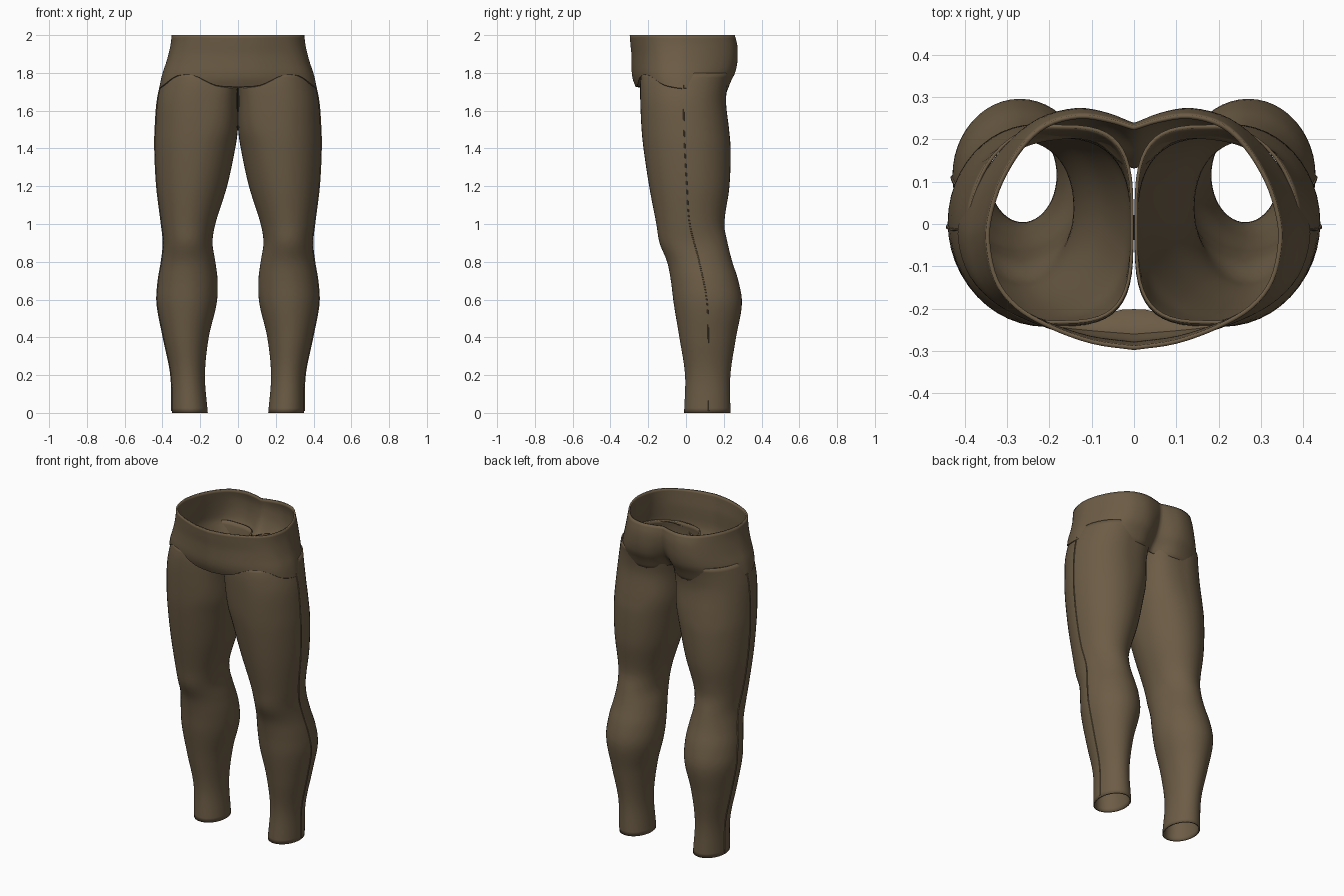
import bpy, bmesh, math

if "Cube" in bpy.data.objects:
    bpy.data.objects.remove(bpy.data.objects["Cube"], do_unlink=True)

cloth = bpy.data.materials.new("brown_cloth")
cloth.use_nodes = True
COLOUR = (0.15, 0.107, 0.06, 1)
cloth.diffuse_color = COLOUR
bsdf = cloth.node_tree.nodes["Principled BSDF"]
bsdf.inputs["Base Color"].default_value = COLOUR
bsdf.inputs["Roughness"].default_value = 0.9


def smooth_at(rows, z):
    """Smoothly interpolate table rows keyed by their first column."""
    z = min(max(z, rows[0][0]), rows[-1][0])
    i = next(k for k in range(len(rows) - 1) if z <= rows[k + 1][0])
    a, b = rows[i], rows[i + 1]
    p, q = rows[max(i - 1, 0)], rows[min(i + 2, len(rows) - 1)]
    h = b[0] - a[0]
    t = (z - a[0]) / h
    out = []
    for c in range(1, len(a)):
        m0 = (b[c] - p[c]) / (b[0] - p[0]) * h
        m1 = (q[c] - a[c]) / (q[0] - a[0]) * h
        out.append((2*t**3 - 3*t**2 + 1) * a[c] + (t**3 - 2*t**2 + t) * m0
                   + (3*t**2 - 2*t**3) * b[c] + (t**3 - t**2) * m1)
    return out


def loft(name, rings, flip=False, thickness=0.008):
    """Skin closed rings into an open tube with a little cloth thickness."""
    bm = bmesh.new()
    loops = [[bm.verts.new(p) for p in ring] for ring in rings]
    for low, high in zip(loops, loops[1:]):
        for i in range(len(low)):
            j = (i + 1) % len(low)
            f = [low[i], low[j], high[j], high[i]]
            bm.faces.new(f[::-1] if flip else f)
    mesh = bpy.data.meshes.new(name)
    bm.to_mesh(mesh)
    bm.free()
    ob = bpy.data.objects.new(name, mesh)
    bpy.context.collection.objects.link(ob)
    mesh.materials.append(cloth)
    if thickness:
        mod = ob.modifiers.new("cloth_thickness", "SOLIDIFY")
        mod.thickness = thickness
        mod.offset = -1
    bpy.ops.object.select_all(action="DESELECT")
    ob.select_set(True)
    bpy.context.view_layer.objects.active = ob
    bpy.ops.object.shade_smooth_by_angle(angle=math.radians(50))
    return ob


# Leg sections: height, inner x, outer x, front y, back y, inner squareness
LEG = [
    (0, .16, .35, -.01, .235, 2), (.2, .175, .355, -.005, .235, 2),
    (.4, .155, .395, -.035, .265, 2), (.58, .113, .428, -.065, .296, 2),
    (.7, .108, .422, -.08, .277, 2), (.8, .12, .405, -.1, .245, 2),
    (.9, .135, .395, -.14, .22, 2), (1, .12, .405, -.157, .203, 2),
    (1.2, .058, .43, -.195, .23, 2), (1.4, .015, .44, -.225, .236, 2.2),
    (1.5, .001, .438, -.235, .228, 2.5), (1.65, .001, .427, -.242, .212, 3),
    (1.75, .001, .406, -.242, .222, 3.5), (1.8, .001, .39, -.236, .235, 3.5),
]


def leg_ring(z, side, count=48):
    inner, outer, front, back, square = smooth_at(LEG, z)
    cx, rx = (inner + outer) / 2, (outer - inner) / 2
    cy, ry = (front + back) / 2, (back - front) / 2
    ring = []
    for i in range(count):
        a = math.tau * i / count
        c, s = math.cos(a), math.sin(a)
        e = 2 / square if c < 0 else 1
        x = cx + rx * math.copysign(abs(c) ** e, c)
        ring.append((side * x, cy + ry * math.copysign(abs(s) ** e, s), z))
    return ring


# Side seam path: height, y
SEAM = [(.01, .12), (.4, .118), (.6, .11), (.8, .07), (1, .02),
        (1.2, .005), (1.5, -.01), (1.8, -.015)]


def seam_point(z):
    inner, outer, front, back, _ = smooth_at(LEG, z)
    y = smooth_at(SEAM, z)[0]
    k = (y - (front + back) / 2) / ((back - front) / 2)
    x = (inner + outer) / 2 + (outer - inner) / 2 * math.sqrt(1 - k * k)
    return x, y


for label, side in (("left", 1), ("right", -1)):
    loft(label + "_leg", [leg_ring(1.8 * i / 72, side) for i in range(73)], side < 0)
    # Raised stitching down the outside of the leg
    rings = []
    for i in range(61):
        z = .01 + 1.78 * i / 60
        x, y = seam_point(z)
        rings.append([(side * (x + dx), y + dy, z) for dx, dy in
                      ((-.004, -.004), (.004, -.002), (.004, .002), (-.004, .004))])
    loft(label + "_side_seam", rings, side < 0, 0)

# Waist outline from front centre to back centre: step, x, y, hem height
OUTLINE = [
    (0, 0, -.298, 1.725), (1, .1, -.283, 1.735), (2, .2, -.247, 1.785),
    (3, .28, -.2, 1.785), (4, .33, -.135, 1.74), (5, .35, -.045, 1.72),
    (6, .344, .025, 1.72), (7, .318, .105, 1.72), (8, .27, .185, 1.715),
    (9, .21, .24, 1.705), (10, .13, .262, 1.7), (11, .055, .252, 1.71),
    (12, 0, .235, 1.73),
]
# Hip sizes: height, half width, front depth, back depth, depth of back cleft
HIP = [(1.7, .419, .255, .216, .07), (1.76, .408, .28, .24, .05),
       (1.8, .398, .287, .26, .035), (1.85, .381, .288, .271, .02),
       (1.9, .367, .289, .274, .01), (1.95, .356, .294, .271, .004),
       (2, .35, .298, .258, 0)]


def hip_point(step, level, side):
    x, y, hem = smooth_at(OUTLINE, step)
    z = hem + (2 - hem) * max(level, 0)
    width, front, back, cleft = smooth_at(HIP, z)
    px = x * width / .35
    py = y * front / .298 if y < 0 else y * back / .262
    if y > 0:
        py -= cleft * math.exp(-(x / .05) ** 2)
    if level < 0:
        # Turned-in hem, deepest under the front pouch
        tuck = .96 - (.2 * math.exp(-(x / .1) ** 2) if y < 0 else 0)
        px, py, z = px * .985, py * tuck, z - .006
    return side * px, py, z


half = [i / 4 for i in range(49)]
hip_rings = []
for level in [-1] + [i / 16 for i in range(17)]:
    ring = [hip_point(s, level, 1) for s in half]
    ring += [hip_point(s, level, -1) for s in half[-2:0:-1]]
    hip_rings.append(ring)
loft("hip_and_waistband", hip_rings, thickness=.01)
